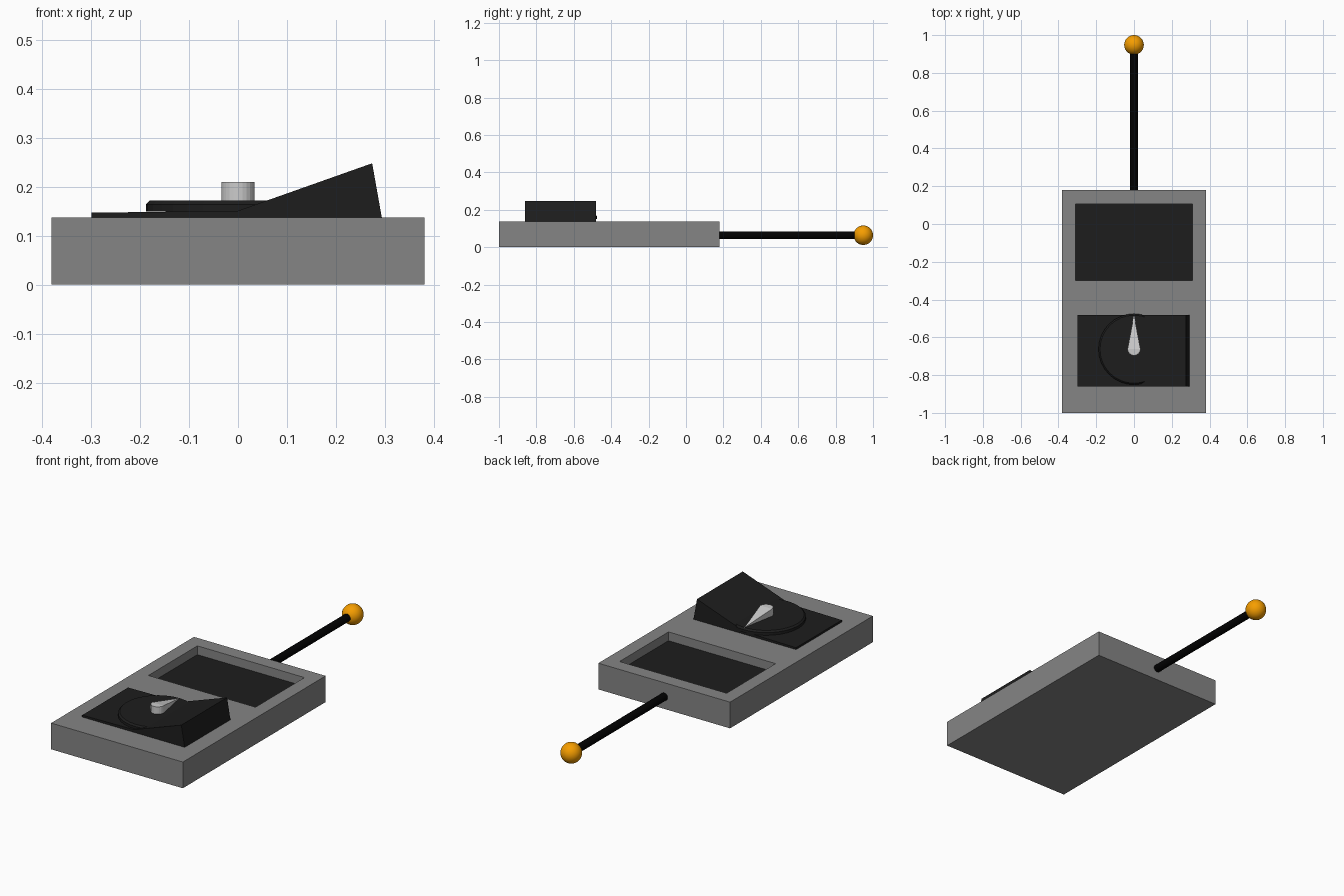
import bpy, bmesh
from math import pi, cos, sin

if "Cube" in bpy.data.objects:
    bpy.data.objects.remove(bpy.data.objects["Cube"])


def material(name, rgb):
    m = bpy.data.materials.new(name)
    m.diffuse_color = (*rgb, 1)
    m.use_nodes = True
    m.node_tree.nodes["Principled BSDF"].inputs["Base Color"].default_value = m.diffuse_color
    return m


grey = material("case_grey", (0.235, 0.235, 0.235))
dark = material("dark_plastic", (0.0125, 0.0125, 0.0125))
black = material("black_rubber", (0.0005, 0.0005, 0.0006))
orange = material("orange", (0.92, 0.34, 0.0))
pale = material("pale_grey", (0.6, 0.6, 0.6))


def box(name, lo, hi, mat=None):
    bpy.ops.mesh.primitive_cube_add(size=1, location=[(a + b) / 2 for a, b in zip(lo, hi)])
    ob = bpy.context.object
    ob.name = name
    ob.scale = [b - a for a, b in zip(lo, hi)]
    bpy.ops.object.transform_apply(location=False, rotation=False, scale=True)
    if mat:
        ob.data.materials.append(mat)
    return ob


def prism(name, outline, offset, mat):
    """Extrude a closed 3D outline along an offset vector."""
    bm = bmesh.new()
    face = bm.faces.new([bm.verts.new(p) for p in outline])
    ext = bmesh.ops.extrude_face_region(bm, geom=[face])
    moved = [g for g in ext["geom"] if isinstance(g, bmesh.types.BMVert)]
    bmesh.ops.translate(bm, verts=moved, vec=offset)
    return finish(name, bm, mat)


def finish(name, bm, mat):
    bmesh.ops.recalc_face_normals(bm, faces=bm.faces)
    me = bpy.data.meshes.new(name)
    bm.to_mesh(me)
    bm.free()
    ob = bpy.data.objects.new(name, me)
    bpy.context.collection.objects.link(ob)
    me.materials.append(mat)
    return ob


# Case with a rectangular recess in its top
case = box("case", (-0.381, -1, 0), (0.381, 0.18, 0.137), grey)
cutter = box("recess_cutter", (-0.31, -0.298, 0.088), (0.31, 0.107, 0.2), grey)
cutter.hide_render = True
cutter.hide_set(True)
cut = case.modifiers.new("recess", "BOOLEAN")
cut.object = cutter
cut.solver = "EXACT"

# Dark screen on the recess floor
box("screen", (-0.31, -0.298, 0.085), (0.31, 0.107, 0.091), dark)

# Control panel rising to a wedge on the right
profile = [(-0.30, 0.13), (-0.299, 0.147), (0, 0.151), (0.274, 0.248), (0.295, 0.13)]
prism("control_panel", [(x, -0.86, z) for x, z in profile], (0, 0.378, 0), dark)

# Round dial with a chamfered top rim
bm = bmesh.new()
bmesh.ops.create_cone(bm, cap_ends=True, segments=32, radius1=0.188, radius2=0.188, depth=0.022)
bmesh.ops.translate(bm, verts=bm.verts, vec=(0, -0.663, 0.161))
rim = [e for e in bm.edges if all(v.co.z > 0.165 for v in e.verts)]
bmesh.ops.bevel(bm, geom=rim, offset=0.008, segments=1, affect="EDGES")
finish("dial", bm, dark)

# Pointer: round hub whose top slopes down to a tip
hub = [(0.034 * cos(pi + pi * i / 12), -0.662 + 0.034 * sin(pi + pi * i / 12)) for i in range(13)]
bm = bmesh.new()
low = [bm.verts.new((x, y, 0.168)) for x, y in hub]
top = [bm.verts.new((x, y, 0.21)) for x, y in hub]
tip = bm.verts.new((0, -0.482, 0.172))
bm.faces.new(top)
bm.faces.new(low)
for i in range(12):
    bm.faces.new((low[i], low[i + 1], top[i + 1], top[i]))
for a, b in ((top[0], top[-1]), (low[0], low[-1]), (top[0], low[0]), (top[-1], low[-1])):
    bm.faces.new((a, b, tip))
finish("pointer", bm, pale)

# Antenna rod and ball
bpy.ops.mesh.primitive_cylinder_add(vertices=24, radius=0.02, depth=0.79,
                                    location=(0, 0.555, 0.064), rotation=(pi / 2, 0, 0))
rod = bpy.context.object
rod.name = "antenna_rod"
rod.data.materials.append(black)
bpy.ops.object.shade_smooth_by_angle()
bpy.ops.mesh.primitive_uv_sphere_add(segments=32, ring_count=16, radius=0.052,
                                     location=(0, 0.948, 0.064))
ball = bpy.context.object
ball.name = "antenna_ball"
ball.data.materials.append(orange)
bpy.ops.object.shade_smooth_by_angle()
